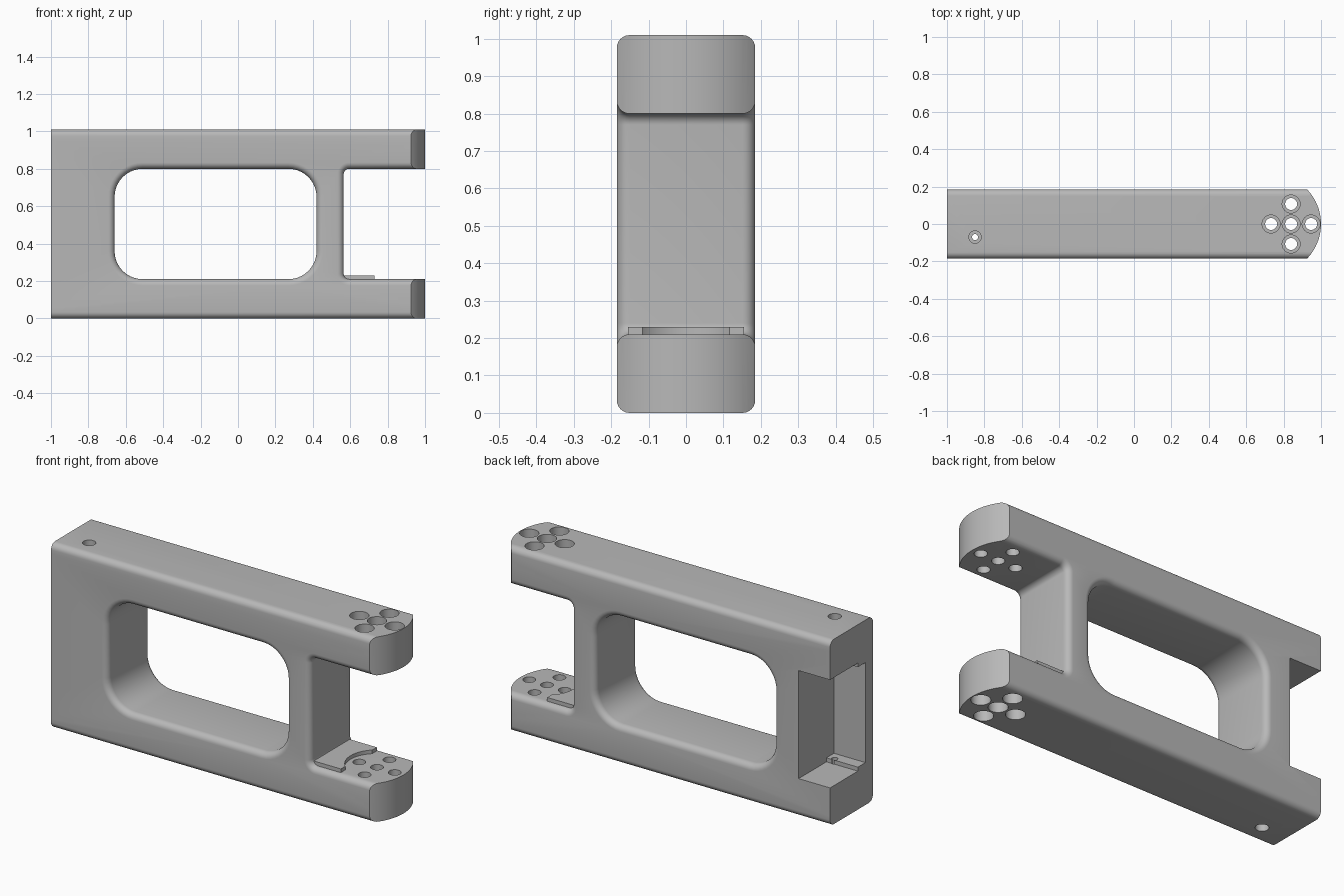
import bpy, bmesh
from math import sin, cos, pi, asin

if "Cube" in bpy.data.objects:
    bpy.data.objects.remove(bpy.data.objects["Cube"], do_unlink=True)

HALF_Y, HEIGHT, LOW, HIGH = 0.185, 1.01, 0.21, 0.80
ROUND = 0.034

grey = bpy.data.materials.new("machined grey")
grey.use_nodes = True
grey.diffuse_color = (0.48, 0.48, 0.48, 1)
grey.node_tree.nodes["Principled BSDF"].inputs["Base Color"].default_value = grey.diffuse_color


def make_object(name, bm):
    bmesh.ops.recalc_face_normals(bm, faces=bm.faces[:])
    mesh = bpy.data.meshes.new(name)
    bm.to_mesh(mesh)
    bm.free()
    mesh.materials.append(grey)
    obj = bpy.data.objects.new(name, mesh)
    bpy.context.collection.objects.link(obj)
    return obj


def prism(name, outline, z0, z1):
    bm = bmesh.new()
    face = bm.faces.new([bm.verts.new((x, y, z0)) for x, y in outline])
    top = bmesh.ops.extrude_face_region(bm, geom=[face])["geom"]
    for v in top:
        if isinstance(v, bmesh.types.BMVert):
            v.co.z = z1
    return make_object(name, bm)


def box(name, x0, x1, y0, y1, z0, z1):
    return prism(name, [(x0, y0), (x1, y0), (x1, y1), (x0, y1)], z0, z1)


def cylinder(x, y, r, z0, z1, sides=32):
    ring = [(x + r * cos(2 * pi * i / sides), y + r * sin(2 * pi * i / sides)) for i in range(sides)]
    return prism("cutter", ring, z0, z1)


def combine(target, cutter, operation="DIFFERENCE"):
    cutter.hide_render = True
    mod = target.modifiers.new("cut", "BOOLEAN")
    mod.operation, mod.object, mod.solver = operation, cutter, "EXACT"
    bpy.context.view_layer.objects.active = target
    bpy.ops.object.modifier_apply(modifier=mod.name)
    bpy.data.objects.remove(cutter, do_unlink=True)


def corner(cx, cz, r, start, sweep=pi / 2, steps=10):
    return [(cx + r * cos(start + sweep * i / steps), cz + r * sin(start + sweep * i / steps))
            for i in range(steps + 1)]


# Side outlines, with material drawn back by d to form the rounded edges
def side_outline(d):
    r, x = 0.03 + d, 0.595
    slot = corner(x, HIGH - 0.03, r, pi / 2) + corner(x, LOW + 0.03, r, pi)
    return ([(-1.2, d), (-1.2, HEIGHT - d), (1.2, HEIGHT - d), (1.2, HIGH + d)]
            + slot + [(1.2, LOW - d), (1.2, d)])


def window_outline(d):
    r = 0.15
    x0, x1, z0, z1 = -0.66 + r, 0.42 - r, LOW + r, HIGH - r
    centres = [(x1, z1), (x0, z1), (x0, z0), (x1, z0)]
    return [p for i, (x, z) in enumerate(centres) for p in corner(x, z, r + d, i * pi / 2)]


# Frame body: stacked outlines across the width, closed by two flat sides
bm = bmesh.new()
angles = [pi / 2 * i / 6 for i in range(7)]
half = [(HALF_Y - ROUND + ROUND * sin(a), ROUND * (1 - cos(a))) for a in angles]
layers = [(-y, d) for y, d in reversed(half)] + half
caps = {0: [], len(layers) - 1: []}
for outline in (side_outline, window_outline):
    rings = [[bm.verts.new((x, y, z)) for x, z in outline(d)] for y, d in layers]
    for a, b in zip(rings, rings[1:]):
        for i in range(len(a)):
            j = (i + 1) % len(a)
            bm.faces.new((a[i], a[j], b[j], b[i]))
    for k in caps:
        ring = rings[k]
        caps[k] += [bm.edges.get((ring[i - 1], ring[i])) for i in range(len(ring))]
for k, edges in caps.items():
    bmesh.ops.triangle_fill(bm, use_beauty=True, edges=edges, normal=(0, -1 if k == 0 else 1, 0))
frame = make_object("clamp_frame", bm)

# Trim to a square back end and bowed arm tips
radius = 0.266
spread = asin(0.19 / radius)
tip = corner(1 - radius, 0, radius, -spread, 2 * spread, 24)
plan = [(-1, -0.19)] + tip + [(-1, 0.19)]
combine(frame, prism("cutter", plan, -0.1, 1.2), "INTERSECT")

# Corner pocket, narrower along its inner wall
combine(frame, box("cutter", -1.1, -0.81, -0.055, 0.3, LOW, HIGH))
combine(frame, box("cutter", -1.1, -0.81, -0.12, 0.0, LOW + 0.022, HIGH - 0.022))

# Counterbored holes through both arms
S = 0.107
holes = [(0.84 + dx, dy, 0.048, 0.032) for dx, dy in ((0, 0), (S, 0), (-S, 0), (0, S), (0, -S))]
holes.append((-0.85, -0.07, 0.033, 0.016))
for x, y, bore, through in holes:
    combine(frame, cylinder(x, y, through, -0.1, 0.3))
    combine(frame, cylinder(x, y, through, 0.7, 1.1))
    combine(frame, cylinder(x, y, bore, -0.1, 0.11))
    combine(frame, cylinder(x, y, bore, HEIGHT - 0.11, 1.1))

# Locating plate with a round cut-out on the lower arm
plate = box("locating_plate", 0.55, 0.73, -0.155, 0.155, LOW - 0.01, LOW + 0.02)
combine(plate, cylinder(0.84, 0, 0.16, 0.1, 0.4, 64))

for obj in (frame, plate):
    bpy.ops.object.select_all(action="DESELECT")
    obj.select_set(True)
    bpy.context.view_layer.objects.active = obj
    bpy.ops.object.shade_smooth_by_angle(angle=pi / 6)
